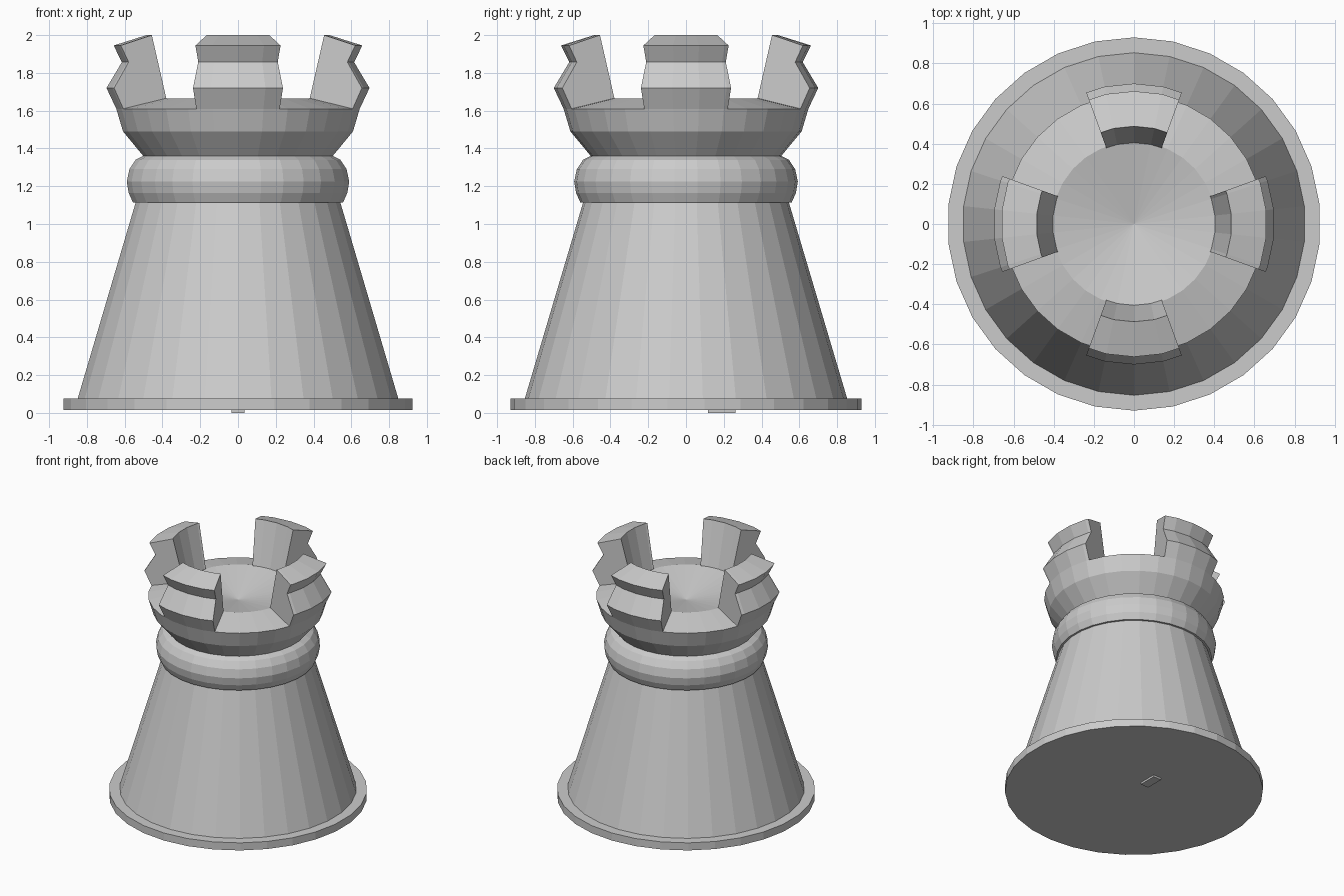
import bpy, bmesh
from math import cos, sin, radians

if "Cube" in bpy.data.objects:
    bpy.data.objects.remove(bpy.data.objects["Cube"])

STEP = 12          # 30-sided low-poly body
HALF = 20          # half the angle covered by one battlement


def point(r, z, deg):
    # point on the 30-gon of corner radius r (a corner lies on the y axis)
    off = (deg - 90) % STEP - STEP / 2
    r *= cos(radians(STEP / 2)) / cos(radians(off))
    return (r * cos(radians(deg)), r * sin(radians(deg)), z)


def finish(bm, name):
    bmesh.ops.remove_doubles(bm, verts=bm.verts, dist=1e-5)
    bmesh.ops.recalc_face_normals(bm, faces=bm.faces)
    me = bpy.data.meshes.new(name)
    bm.to_mesh(me)
    bm.free()
    ob = bpy.data.objects.new(name, me)
    bpy.context.collection.objects.link(ob)
    return ob


def lathe(name, profile, close_top=True):
    # profile runs from bottom to top; both ends are capped
    bm = bmesh.new()
    angles = [90 + STEP * i for i in range(360 // STEP)]
    rings = [[bm.verts.new(point(r, z, a)) for a in angles] for r, z in profile]
    n = len(angles)
    for low, high in zip(rings, rings[1:]):
        for i in range(n):
            j = (i + 1) % n
            bm.faces.new((low[i], low[j], high[j], high[i]))
    bm.faces.new(rings[0])
    if close_top:
        bm.faces.new(rings[-1])
    return finish(bm, name)


def battlement(name, centre, section):
    # sweep a closed section through part of a turn
    bm = bmesh.new()
    lo, hi = centre - HALF, centre + HALF
    inner = [a for a in range(90 - 360, 90 + 720, STEP) if lo < a < hi]
    rows = [[bm.verts.new(point(r, z, a)) for r, z in section]
            for a in [lo] + inner + [hi]]
    n = len(section)
    for p, q in zip(rows, rows[1:]):
        for i in range(n):
            j = (i + 1) % n
            bm.faces.new((p[i], p[j], q[j], q[i]))
    bm.faces.new(rows[0])
    bm.faces.new(rows[-1])
    return finish(bm, name)


# flat base plate and tapered tower
lathe("base_plate", [(0.93, 0.015), (0.93, 0.075)])
lathe("tower_body", [(0.855, 0.07), (0.54, 1.13)])

# rounded collar
lathe("collar", [(0.56, 1.115), (0.582, 1.165), (0.592, 1.225), (0.578, 1.29),
                 (0.545, 1.34), (0.505, 1.36)])

# flared crown with a raised inner lip and a shallow dished floor
lathe("crown", [(0.50, 1.355), (0.612, 1.49), (0.648, 1.61), (0.41, 1.665),
                (0.0002, 1.575)], close_top=False)

# four battlements leaning outward
section = [(0.648, 1.61), (0.70, 1.72), (0.618, 1.857), (0.662, 1.945),
           (0.487, 2.0), (0.405, 1.664), (0.425, 1.64), (0.60, 1.595)]
for k, side in enumerate(("right", "back", "left", "front")):
    battlement("battlement_" + side, 90 * k, section)

# small peg under the base
bpy.ops.mesh.primitive_cube_add(size=1, location=(0, 0.19, 0.01))
peg = bpy.context.object
peg.name = "bottom_peg"
peg.scale = (0.07, 0.145, 0.02)
